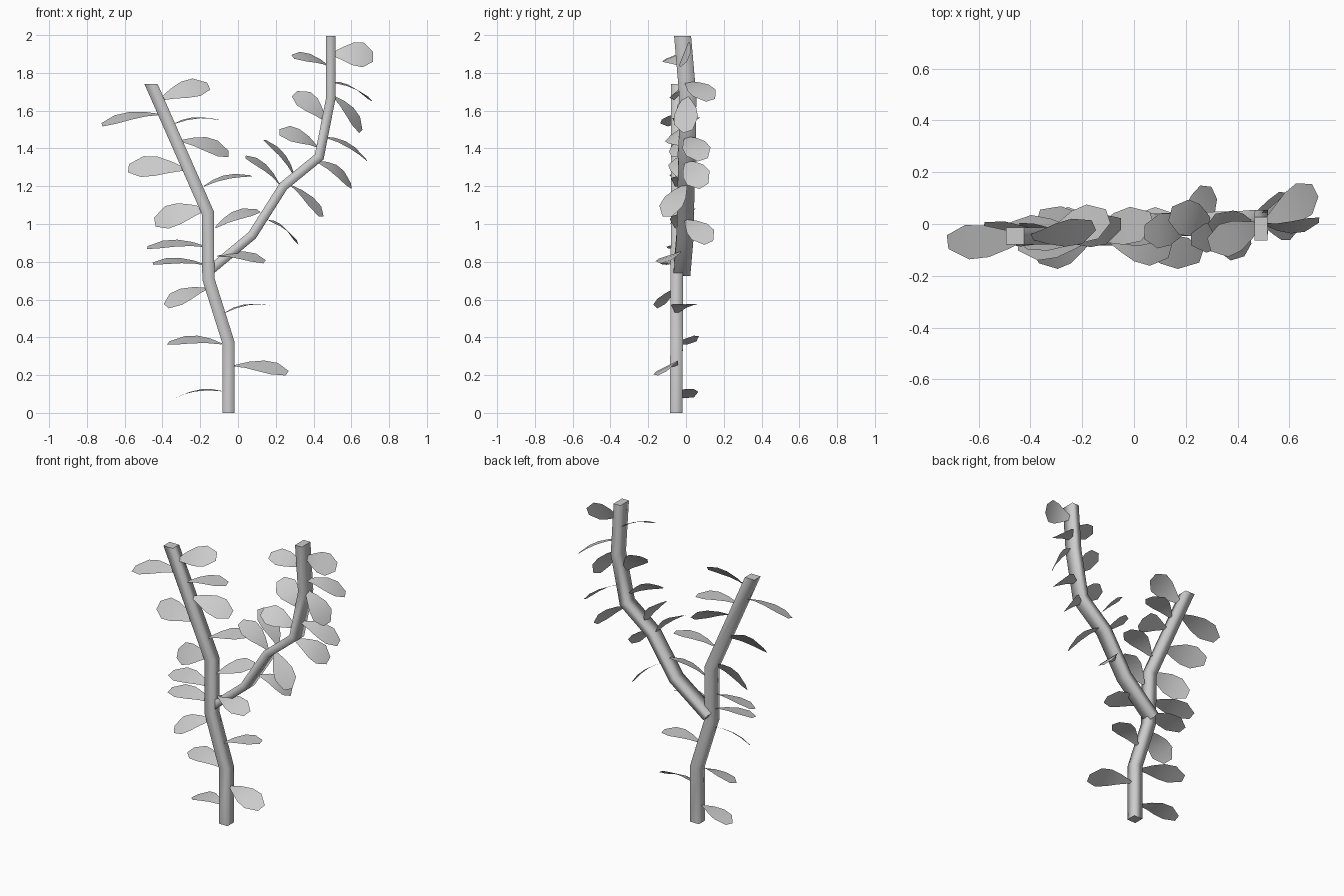
import bpy
import math
from mathutils import Vector

if "Cube" in bpy.data.objects:
    bpy.data.objects.remove(bpy.data.objects["Cube"])


def make_object(name, verts, faces):
    mesh = bpy.data.meshes.new(name)
    mesh.from_pydata(verts, [], faces)
    mesh.update()
    for p in mesh.polygons:
        p.use_smooth = True
    obj = bpy.data.objects.new(name, mesh)
    bpy.context.collection.objects.link(obj)
    return obj


def stem(name, path, half_x, half_y):
    """Four-sided tube with mitred joints along a path that bends in the xz plane."""
    pts = [Vector(p) for p in path]
    last = len(pts) - 1
    verts, faces = [], []
    for i, p in enumerate(pts):
        before = (p - pts[i - 1]).normalized() if i else None
        after = (pts[i + 1] - p).normalized() if i < last else None
        a, b = before or after, after or before
        t = (a + b).normalized()
        side = Vector((t.z, 0, -t.x)).normalized() * half_x / t.dot(a)
        if i == last:                      # level cut at the top
            side = Vector((half_x / a.z, 0, 0))
        dep = Vector((0, half_y, 0))
        verts += [p - side - dep, p + side - dep, p + side + dep, p - side + dep]
        if i:
            k = 4 * i
            faces += [(k - 4 + j, k - 4 + (j + 1) % 4, k + (j + 1) % 4, k + j) for j in range(4)]
    faces += [(3, 2, 1, 0), tuple(range(4 * last, 4 * last + 4))]
    obj = make_object(name, verts, faces)
    for p in obj.data.polygons[-2:]:
        p.use_smooth = False


# Half-width along the leaf: (position, share of full half-width)
OUTLINE = [(0, .12), (.25, .55), (.5, .92), (.75, 1), (1, .4)]


def leaf(name, base, tip, rise, width=0.14, arch=0.022):
    """Thin arched sheet; rise = how much its back edge is higher than its front edge."""
    base, tip = Vector(base), Vector(tip)
    d = tip - base
    u = d.normalized()
    across = Vector((0, 1, 0))
    across = (across - u * across.dot(u)).normalized()
    up = u.cross(across)
    if up.z < 0:
        up = -up
    tilt = math.asin(max(-1, min(1, rise / width)))
    w = across * math.cos(tilt) + up * math.sin(tilt)
    n = up * math.cos(tilt) - across * math.sin(tilt)
    verts, faces = [], []
    for i, (t, s) in enumerate(OUTLINE):
        c = base + d * t + n * arch * 4 * t * (1 - t)
        verts += [c - w * s * width / 2, c + w * s * width / 2]
        if i:
            k = 2 * i
            q = (k - 2, k - 1, k + 1, k)
            faces.append(q if d.x < 0 else q[::-1])
    make_object(name, verts, faces)


# Main stem and side branch
stem("main_stem", [(-.05, -.052, 0), (-.05, -.05, .37), (-.157, -.05, .71),
                   (-.16, -.045, 1.06), (-.46, -.046, 1.74)], .032, .033)
stem("side_branch", [(-.16, -.022, .745), (.075, -.005, .94), (.24, 0, 1.2),
                     (.43, .005, 1.355), (.492, .01, 1.67), (.49, -.018, 1.995)], .025, .045)

# Leaves: base x, z, tip x, z, tip y, edge rise
stem_leaves = [
    (-.085, .115, -.33, .08, .015, .008), (-.02, .25, .26, .21, -.125, .065),
    (-.085, .365, -.37, .37, .03, .045), (-.07, .53, .16, .57, .015, .008),
    (-.16, .66, -.38, .565, -.13, .08), (-.16, .78, -.45, .79, -.075, .03),
    (-.11, .83, .14, .80, -.105, .045), (-.17, .88, -.48, .875, -.02, .04),
    (-.12, .98, .11, 1.07, .01, .055), (-.17, 1.08, -.44, 1.01, -.01, .12),
    (-.18, 1.20, .07, 1.255, .02, .025), (-.28, 1.29, -.58, 1.295, -.01, .11),
    (-.30, 1.44, -.05, 1.37, 0, .08), (-.41, 1.58, -.72, 1.525, -.07, .045),
    (-.34, 1.53, -.10, 1.55, .03, .008), (-.41, 1.66, -.155, 1.73, -.005, .1)]
branch_leaves = [
    (.16, 1.02, .31, .90, .12, .006), (.22, 1.21, .04, 1.355, -.03, .035),
    (.27, 1.21, .44, 1.04, -.10, .045), (.30, 1.25, .14, 1.445, .04, .03),
    (.42, 1.33, .60, 1.20, .095, .055), (.42, 1.41, .22, 1.485, -.06, .075),
    (.46, 1.46, .68, 1.34, .09, .025), (.46, 1.55, .30, 1.69, .02, .1),
    (.50, 1.68, .65, 1.49, .01, .06), (.49, 1.83, .29, 1.885, -.08, .04),
    (.50, 1.75, .70, 1.655, .13, .006), (.50, 1.90, .715, 1.885, .015, .13)]
for group, leaves, y in (("stem_leaf", stem_leaves, -.05), ("branch_leaf", branch_leaves, 0)):
    for i, (bx, bz, tx, tz, ty, rise) in enumerate(leaves, 1):
        leaf(f"{group}_{i}", (bx, y, bz), (tx, ty, tz), rise)
